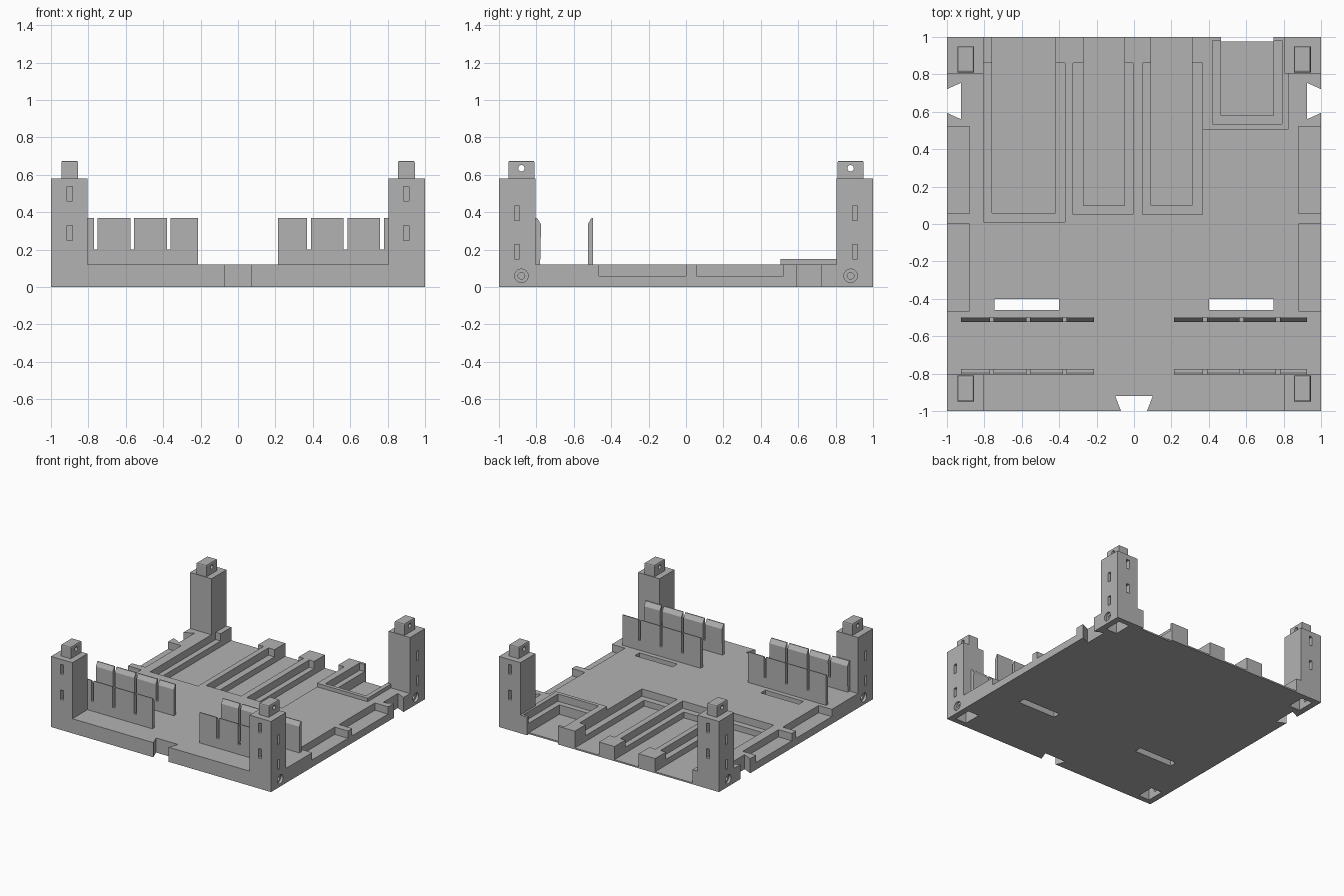
import bpy, bmesh, math
from mathutils import Matrix

if "Cube" in bpy.data.objects:
    bpy.data.objects.remove(bpy.data.objects["Cube"])

grey = bpy.data.materials.new("plain grey")
grey.diffuse_color = (0.45, 0.45, 0.45, 1)
grey.use_nodes = True
grey.node_tree.nodes["Principled BSDF"].inputs["Base Color"].default_value = grey.diffuse_color


def finish(name, bm):
    bmesh.ops.recalc_face_normals(bm, faces=bm.faces)
    me = bpy.data.meshes.new(name)
    bm.to_mesh(me)
    bm.free()
    me.materials.append(grey)
    ob = bpy.data.objects.new(name, me)
    bpy.context.collection.objects.link(ob)
    return ob


def prism(name, pts, a, b, axis="z"):
    """Extrude a profile from a to b: (x, y) along z, or (y, z) along x."""
    place = (lambda p, t: (p[0], p[1], t)) if axis == "z" else (lambda p, t: (t, p[0], p[1]))
    bm = bmesh.new()
    lo = [bm.verts.new(place(p, a)) for p in pts]
    hi = [bm.verts.new(place(p, b)) for p in pts]
    bm.faces.new(lo)
    bm.faces.new(hi)
    n = len(pts)
    for i in range(n):
        j = (i + 1) % n
        bm.faces.new((lo[i], lo[j], hi[j], hi[i]))
    return finish(name, bm)


def box(name, x0, x1, y0, y1, z0, z1):
    return prism(name, [(x0, y0), (x1, y0), (x1, y1), (x0, y1)], z0, z1)


def rod(name, x, y, z, r, length):
    """Round bar along x."""
    bm = bmesh.new()
    bmesh.ops.create_cone(bm, cap_ends=True, segments=24, radius1=r, radius2=r, depth=length,
                          matrix=Matrix.Translation((x, y, z)) @ Matrix.Rotation(math.pi / 2, 4, "Y"))
    return finish(name, bm)


def combine(ob, other, op="DIFFERENCE"):
    mod = ob.modifiers.new("bool", "BOOLEAN")
    mod.operation, mod.solver, mod.object = op, "EXACT", other
    bpy.context.view_layer.objects.active = ob
    bpy.ops.object.modifier_apply(modifier=mod.name)
    bpy.data.objects.remove(other)


def cut(ob, *dims):
    combine(ob, box("cutter", *dims))


corners = [(sx, sy) for sx in (-1, 1) for sy in (-1, 1)]


def span(s, a, b):
    return (a, b) if s > 0 else (-b, -a)


# Base plate with corner posts and the raised rim of the rear right pocket
tray = box("tray", -1, 1, -1, 1, 0, 0.12)
for sx, sy in corners:
    combine(tray, box("post", *span(sx, 0.805, 1), *span(sy, 0.805, 1), 0, 0.58), "UNION")
combine(tray, box("rim", 0.365, 0.825, 0.505, 1, 0.05, 0.15), "UNION")
combine(tray, box("rim_end", 0.31, 0.40, 0.86, 1, 0.05, 0.15), "UNION")

# Stepped slots open to the back: ledge bounds, then deep channel bounds
for lx0, lx1, ly, x0, x1, y0 in [(-0.805, -0.37, 0.01, -0.76, -0.42, 0.06),
                                 (-0.325, -0.005, 0.05, -0.27, -0.05, 0.10),
                                 (0.045, 0.365, 0.05, 0.09, 0.31, 0.10)]:
    cut(tray, lx0, lx1, ly, 0.86, 0.06, 0.121)
    cut(tray, x0, x1, y0, 1.1, 0.012, 0.3)

# Rear right pocket with its open back lip
cut(tray, 0.42, 0.79, 0.535, 0.98, 0.09, 0.3)
cut(tray, 0.465, 0.745, 0.58, 1.1, 0.012, 0.3)
cut(tray, 0.465, 0.745, 0.975, 1.1, -0.1, 0.3)

# Side recesses and dovetail notches
for s in (-1, 1):
    for y0, y1 in [(-0.465, 0), (0.055, 0.52)]:
        cut(tray, *span(s, 0.88, 1.1), y0, y1, 0.06, 0.3)
    combine(tray, prism("cutter", [(s * 1.05, 0.617), (s * 0.925, 0.56),
                                   (s * 0.925, 0.755), (s * 1.05, 0.698)], -0.1, 0.3))
    # Slots through the floor
    cut(tray, *span(s, 0.4, 0.745), -0.46, -0.4, -0.1, 0.3)
combine(tray, prism("cutter", [(-0.05, -1.05), (0.05, -1.05), (0.1, -0.92), (-0.1, -0.92)], -0.1, 0.3))

# Post sockets, screw holes and cable slots
for sx, sy in corners:
    cut(tray, *span(sx, 0.85, 0.95), *span(sy, 0.808, 0.955), -0.1, 0.10)
    combine(tray, rod("cutter", sx * 1.0, sy * 0.88, 0.06, 0.036, 0.04))
    combine(tray, rod("cutter", sx * 0.98, sy * 0.88, 0.06, 0.018, 0.12))
    for z in (0.25, 0.46):
        cut(tray, *span(sx, 0.885, 0.913), *span(sy, 0.95, 1.1), z, z + 0.078)
    for z in (0.15, 0.355):
        cut(tray, *span(sx, 0.95, 1.1), *span(sy, 0.89, 0.918), z, z + 0.078)

# Pegs on top of the posts, each with a cross hole
for sx, sy in corners:
    peg = box("peg", *span(sx, 0.855, 0.945), *span(sy, 0.81, 0.95), 0.575, 0.675)
    bm = bmesh.new()
    bm.from_mesh(peg.data)
    top = [e for e in bm.edges if all(v.co.z > 0.67 for v in e.verts)]
    bmesh.ops.bevel(bm, geom=top, offset=0.01, segments=2, affect="EDGES", profile=0.5)
    bm.to_mesh(peg.data)
    bm.free()
    combine(peg, rod("cutter", sx * 0.9, sy * 0.88, 0.635, 0.017, 0.3))

# Clip walls: two facing rows on each side, split into four fingers
front = [(-0.805, 0.115), (-0.78, 0.115), (-0.775, 0.335), (-0.797, 0.37), (-0.805, 0.37)]
rear = [(-0.525, 0.115), (-0.497, 0.115), (-0.497, 0.37), (-0.505, 0.37), (-0.525, 0.335)]
for label, prof in (("front", front), ("rear", rear)):
    for x in (-0.925, 0.215):
        wall = prism(label + "_clip_wall", prof, x, x + 0.71, "x")
        for gap in (0.155, 0.35, 0.545):
            cut(wall, x + gap, x + gap + 0.02, -1, 0, 0.2, 0.5)
